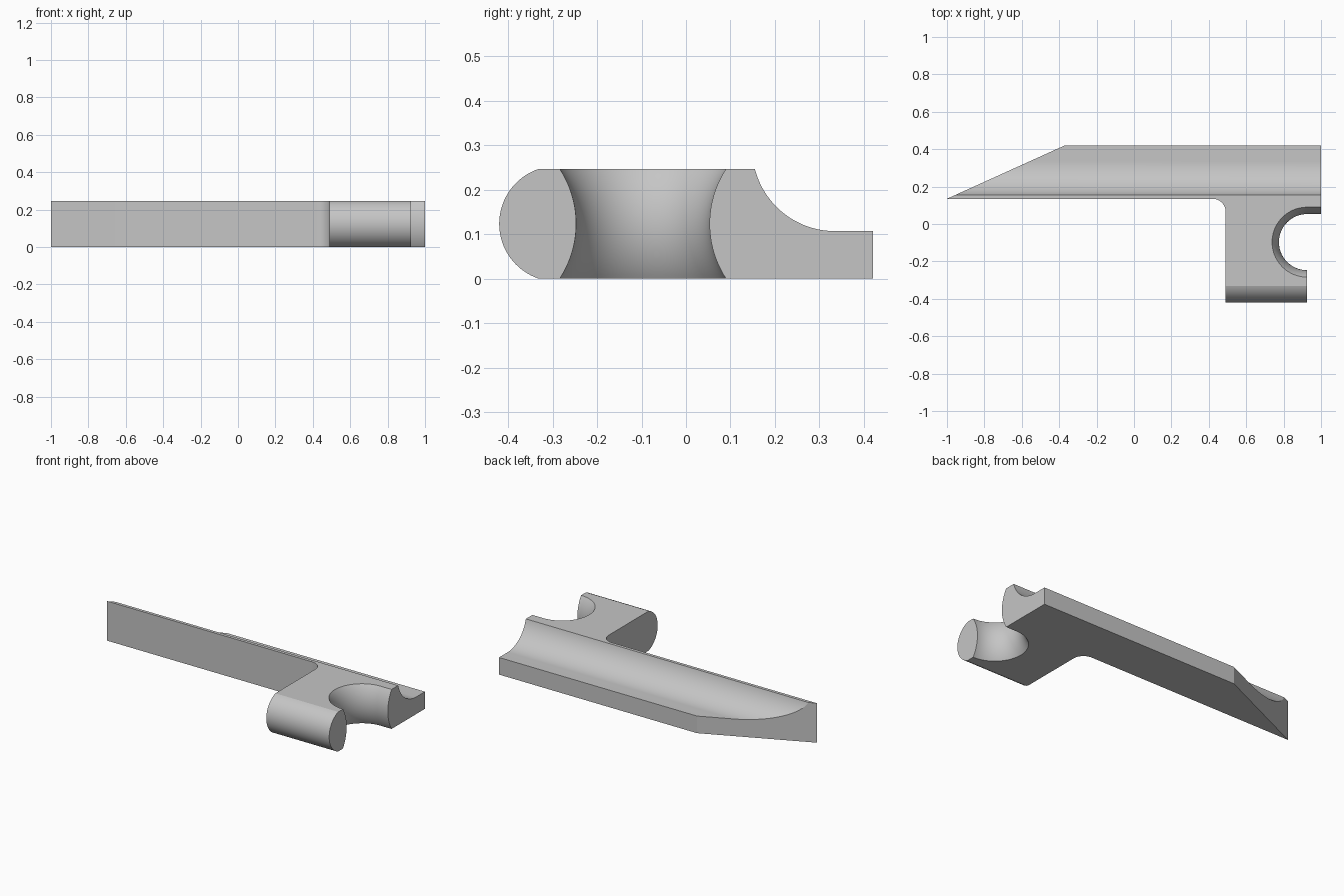
import bpy
import bmesh
from math import sin, cos, pi, asin, sqrt
from mathutils import Vector

if "Cube" in bpy.data.objects:
    bpy.data.objects.remove(bpy.data.objects["Cube"], do_unlink=True)

HEIGHT = 0.247
MID = HEIGHT / 2

grey = bpy.data.materials.new("plain grey")
grey.use_nodes = True
grey.diffuse_color = (0.56, 0.56, 0.56, 1)
grey.node_tree.nodes["Principled BSDF"].inputs["Base Color"].default_value = grey.diffuse_color


def arc(cx, cy, r, start, end, steps):
    angles = [start + (end - start) * i / steps for i in range(steps + 1)]
    return [(cx + r * cos(a), cy + r * sin(a)) for a in angles]


def loft(name, loops):
    """Closed solid through a stack of matching loops."""
    bm = bmesh.new()
    rings = [[bm.verts.new(p) for p in loop] for loop in loops]
    n = len(rings[0])
    for low, high in zip(rings, rings[1:]):
        for i in range(n):
            j = (i + 1) % n
            bm.faces.new((low[i], low[j], high[j], high[i]))
    bm.faces.new(rings[0])
    bm.faces.new(rings[-1])
    bmesh.ops.recalc_face_normals(bm, faces=bm.faces)
    mesh = bpy.data.meshes.new(name)
    bm.to_mesh(mesh)
    bm.free()
    mesh.materials.append(grey)
    obj = bpy.data.objects.new(name, mesh)
    bpy.context.collection.objects.link(obj)
    return obj


def boolean(target, cutter, operation):
    cutter.hide_render = True
    mod = target.modifiers.new(operation.title(), "BOOLEAN")
    mod.operation = operation
    mod.solver = "EXACT"
    mod.object = cutter
    bpy.context.view_layer.objects.active = target
    bpy.ops.object.modifier_apply(modifier=mod.name)
    bpy.data.objects.remove(cutter, do_unlink=True)


# Side section: rounded nose, flat top, scooped cove and thin back ledge
nose_r = 0.13
nose_half = asin(MID / nose_r)
cove_r = 0.186
cove_z = 0.107 + cove_r
cove_start = pi + asin((cove_z - HEIGHT) / cove_r)
section = arc(-0.42 + nose_r, MID, nose_r, pi + nose_half, pi - nose_half, 32)
section += arc(0.335, cove_z, cove_r, cove_start, 1.5 * pi, 32)
section += [(0.42, 0.107), (0.42, 0)]
bracket = loft("moulded_bracket", [[(x, y, z) for y, z in section] for x in (-1, 1)])

# Plan outline: mitred rail, filleted inner corner and stub arm
plan = [(-1, 0.135)] + arc(0.42, 0.065, 0.07, pi / 2, 0, 16)
plan += [(0.49, -0.5), (0.925, -0.5), (0.925, -0.1), (1.1, -0.1), (1.1, 0.45)]
plan += [(-0.304, 0.45)]
outline = loft("plan_cutter", [[(x, y, z) for x, y in plan] for z in (-0.1, 0.4)])
boolean(bracket, outline, "INTERSECT")

# Open-ended notch with walls that bulge inward
bulge_r = 0.225
loops = []
steps = 28
for i in range(steps + 1):
    z = -0.01 + (HEIGHT + 0.02) * i / steps
    r = 0.15 + bulge_r - sqrt(bulge_r ** 2 - (z - MID) ** 2)
    path = arc(0.925, -0.097, r, pi / 2, 1.5 * pi, 40)
    path += [(1.1, -0.097 - r), (1.1, -0.097 + r)]
    loops.append([(x, y, z) for x, y in path])
boolean(bracket, loft("notch_cutter", loops), "DIFFERENCE")

# Smooth curves, crisp edges
bpy.ops.object.select_all(action="DESELECT")
bracket.select_set(True)
bpy.context.view_layer.objects.active = bracket
bpy.ops.object.shade_smooth_by_angle(angle=pi / 9)
